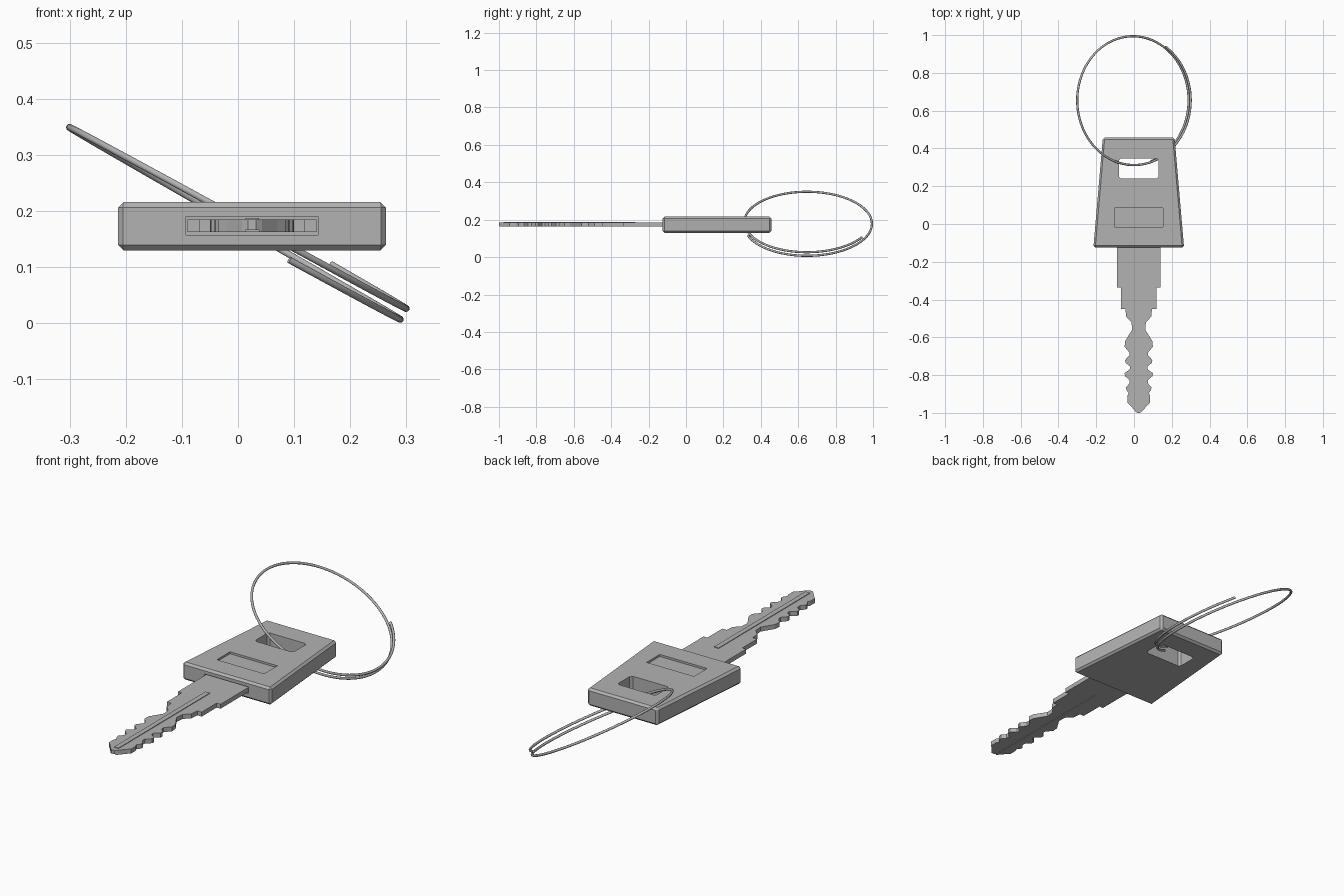
import bpy
import bmesh
import math
from mathutils import Vector

cube = bpy.data.objects.get("Cube")
if cube:
    bpy.data.objects.remove(cube, do_unlink=True)

steel = bpy.data.materials.new("grey metal")
steel.use_nodes = True
GREY = (0.45, 0.45, 0.45, 1)
steel.diffuse_color = GREY
steel.node_tree.nodes["Principled BSDF"].inputs["Base Color"].default_value = GREY

CX = 0.025  # centre line of handle and blade


def add_object(name, bm):
    bmesh.ops.recalc_face_normals(bm, faces=bm.faces[:])
    mesh = bpy.data.meshes.new(name)
    bm.to_mesh(mesh)
    bm.free()
    mesh.materials.append(steel)
    ob = bpy.data.objects.new(name, mesh)
    bpy.context.collection.objects.link(ob)
    return ob


def plate(name, half, z0, z1, bevel=0.0, upright_only=False):
    """Extrude an outline of (half width, y) mirrored about the centre line."""
    bm = bmesh.new()
    outline = [(CX + w, y) for w, y in half] + [(CX - w, y) for w, y in reversed(half)]
    face = bm.faces.new([bm.verts.new((x, y, z0)) for x, y in outline])
    top = bmesh.ops.extrude_face_region(bm, geom=[face])["geom"]
    for v in top:
        if isinstance(v, bmesh.types.BMVert):
            v.co.z = z1
    bmesh.ops.recalc_face_normals(bm, faces=bm.faces[:])
    if bevel:
        edges = [e for e in bm.edges if not upright_only
                 or abs(e.verts[0].co.z - e.verts[1].co.z) > 0.001]
        bmesh.ops.bevel(bm, geom=edges, offset=bevel, segments=1,
                        affect='EDGES', profile=0.5)
    return add_object(name, bm)


def block(name, half_width, y0, y1, z0, z1, bevel=0.0):
    return plate(name, [(half_width, y0), (half_width, y1)], z0, z1, bevel, True)


def cut(target, cutter):
    cutter.hide_render = True
    mod = target.modifiers.new("cut", 'BOOLEAN')
    mod.operation = 'DIFFERENCE'
    mod.solver = 'EXACT'
    mod.object = cutter
    bpy.context.view_layer.objects.active = target
    bpy.ops.object.modifier_apply(modifier=mod.name)
    bpy.data.objects.remove(cutter, do_unlink=True)


# Tapered handle with ring hole, label recess and blade slot
handle = plate("handle", [(0.24, -0.125), (0.19, 0.457)], 0.13, 0.216, 0.01)
cut(handle, block("hole_cutter", 0.104, 0.24, 0.347, 0.05, 0.3, 0.01))
cut(handle, block("label_cutter", 0.128, -0.016, 0.085, 0.206, 0.25))
cut(handle, block("slot_cutter", 0.118, -0.2, -0.11, 0.157, 0.19))

# Double sided blade, stepped shoulders then teeth
blade = plate("blade", [
    (0.115, -0.08), (0.115, -0.335), (0.094, -0.335), (0.094, -0.45),
    (0.07, -0.45), (0.067, -0.49), (0.038, -0.52), (0.035, -0.56),
    (0.072, -0.62), (0.075, -0.65), (0.05, -0.68), (0.05, -0.695),
    (0.072, -0.72), (0.07, -0.735), (0.045, -0.755), (0.048, -0.77),
    (0.075, -0.79), (0.073, -0.805), (0.05, -0.825), (0.05, -0.845),
    (0.067, -0.865), (0.065, -0.88), (0.053, -0.895), (0.06, -0.91),
    (0.06, -0.945), (0.045, -0.96), (0.018, -0.992), (0.007, -1.0)],
    0.163, 0.185)
cut(blade, block("groove_cutter", 0.012, -1.1, -0.27, 0.15, 0.166))
block("blade_ridge", 0.012, -0.975, -0.27, 0.18, 0.188)

# Tilted split ring, a little over one turn of wire
tilt = math.radians(29.2)
u = Vector((math.cos(tilt), 0, -math.sin(tilt)))
n = Vector((math.sin(tilt), 0, math.cos(tilt)))
centre = Vector((-0.003, 0.653, 0.183))
radius, wire, sides, steps = 0.341, 0.006, 10, 130
bm = bmesh.new()
rings = []
for i in range(steps + 1):
    turn = -57 + (360 + 57 + 70) * i / steps
    a = math.radians(-turn)
    out = u * math.cos(a) + Vector((0, math.sin(a), 0))
    mid = centre + out * radius + n * (0.011 * (1 - turn / 180))
    rings.append([bm.verts.new(mid + wire * (out * math.cos(b) + n * math.sin(b)))
                  for b in (2 * math.pi * k / sides for k in range(sides))])
for r0, r1 in zip(rings, rings[1:]):
    for k in range(sides):
        j = (k + 1) % sides
        bm.faces.new((r0[k], r0[j], r1[j], r1[k]))
bm.faces.new(rings[0])
bm.faces.new(rings[-1])
key_ring = add_object("key_ring", bm)

bpy.ops.object.select_all(action='DESELECT')
key_ring.select_set(True)
bpy.context.view_layer.objects.active = key_ring
bpy.ops.object.shade_smooth_by_angle(angle=math.radians(40))
